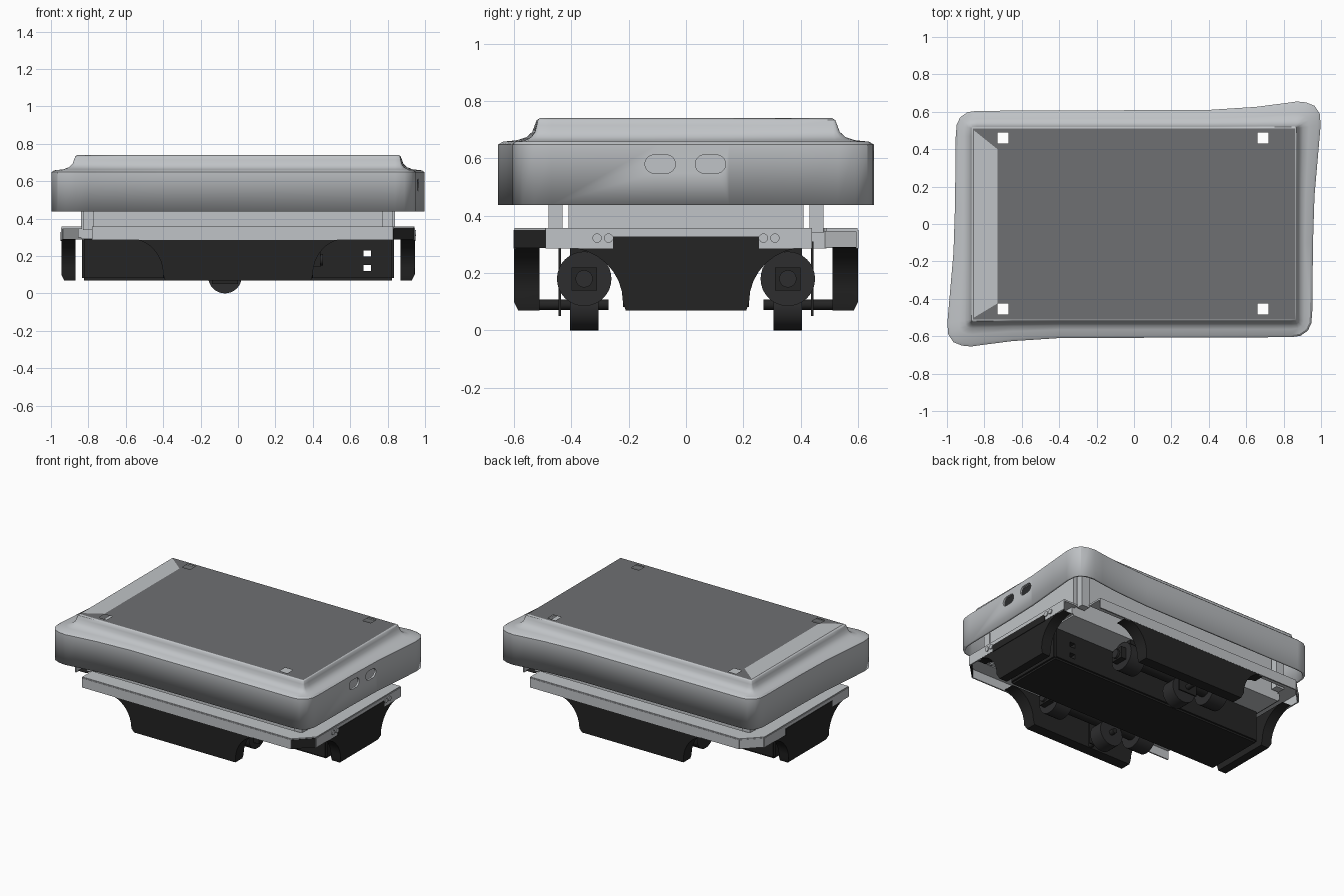
import bpy, bmesh, math
from mathutils import Matrix, Vector

cube = bpy.data.objects.get("Cube")
if cube:
    bpy.data.objects.remove(cube, do_unlink=True)


def material(name, rgb):
    m = bpy.data.materials.new(name)
    m.use_nodes = True
    m.diffuse_color = (*rgb, 1)
    m.node_tree.nodes["Principled BSDF"].inputs["Base Color"].default_value = (*rgb, 1)
    return m


LIGHT = material("light_grey", (0.53, 0.55, 0.57))
DARK = material("dark_grey", (0.158, 0.161, 0.168))
BLACK = material("black", (0.018, 0.018, 0.018))
RUBBER = material("rubber", (0.027, 0.027, 0.028))


def finish(name, bm, mat, smooth=False):
    me = bpy.data.meshes.new(name)
    bm.to_mesh(me)
    bm.free()
    me.materials.append(mat)
    ob = bpy.data.objects.new(name, me)
    bpy.context.collection.objects.link(ob)
    if smooth:
        bpy.ops.object.select_all(action='DESELECT')
        ob.select_set(True)
        bpy.context.view_layer.objects.active = ob
        bpy.ops.object.shade_smooth_by_angle(angle=math.radians(32))
    return ob


def box(name, lo, hi, mat, turn=0, bevel=0):
    bm = bmesh.new()
    bmesh.ops.create_cube(bm, size=1)
    lo, hi = Vector(lo), Vector(hi)
    for v in bm.verts:
        v.co = (lo + hi) / 2 + v.co * (hi - lo)
    if bevel:
        bmesh.ops.bevel(bm, geom=bm.edges[:], offset=bevel, segments=2, affect='EDGES')
    bm.transform(Matrix.Rotation(turn, 4, 'Z'))
    return finish(name, bm, mat)


def cylinder(name, centre, radius, length, axis, mat):
    bm = bmesh.new()
    bmesh.ops.create_cone(bm, cap_ends=True, segments=32, radius1=radius,
                          radius2=radius, depth=length)
    rot = Matrix.Rotation(math.pi / 2, 4, 'Y' if axis == 'x' else 'X')
    bm.transform(Matrix.Translation(centre) @ rot)
    return finish(name, bm, mat, True)


def cut(target, cutter):
    cutter.hide_render = True
    cutter.hide_set(True)
    mod = target.modifiers.new("openings", 'BOOLEAN')
    mod.operation = 'DIFFERENCE'
    mod.solver = 'EXACT'
    mod.object = cutter


# Hollow cover: half outline, repeated by half a turn, for the two swept corners
half = [(.84, -.605), (.89, -.598), (.93, -.57), (.948, -.53), (.953, -.47), (.957, -.1),
        (.965, .15), (.985, .38), (.998, .53), (.993, .59), (.965, .632),
        (.92, .65), (.87, .655), (.8, .645), (.65, .626), (.4, .61)]
outline = half + [(-x, -y) for x, y in half]
rings = [(0, .438), (0, .648), (.12, .658), (.45, .663), (.68, .674),
         (.82, .692), (.88, .715), (.93, .733), (1, .74)]
TX, TY = .86, .51
bm = bmesh.new()
loft = []
for t, z in rings:
    row = []
    for x, y in outline:
        cx, cy = max(-TX, min(TX, x)), max(-TY, min(TY, y))
        row.append(bm.verts.new((x + (cx - x) * t, y + (cy - y) * t, z)))
    loft.append(row)
n = len(outline)
for a, b in zip(loft, loft[1:]):
    for i in range(n):
        j = (i + 1) % n
        bm.faces.new((a[i], a[j], b[j], b[i]))
bmesh.ops.remove_doubles(bm, verts=bm.verts[:], dist=.0005)
cover = finish("cover", bm, LIGHT, True)
wall = cover.modifiers.new("wall", 'SOLIDIFY')
wall.thickness = .015
wall.offset = -1

# Two rounded openings in the end wall
bm = bmesh.new()
for cy in (-.09, .085):
    pts = []
    for i in range(24):
        a = 2 * math.pi * (i + .5) / 24
        shift = math.copysign(.021, math.cos(a))
        pts.append(bm.verts.new((.9, cy + shift + .032 * math.cos(a), .58 + .032 * math.sin(a))))
    face = bm.faces.new(pts)
    out = bmesh.ops.extrude_face_region(bm, geom=[face])
    bmesh.ops.translate(bm, vec=(.15, 0, 0),
                        verts=[v for v in out["geom"] if isinstance(v, bmesh.types.BMVert)])
bmesh.ops.recalc_face_normals(bm, faces=bm.faces[:])
cut(cover, finish("opening_cutter", bm, LIGHT))

# Top panel with four square through holes
bm = bmesh.new()
xs = [-TX, -.73, -.67, .66, .72, TX]
ys = [-TY, -.485, -.425, .43, .49, TY]
grid = [[bm.verts.new((x, y, .74)) for y in ys] for x in xs]
for i in range(5):
    for j in range(5):
        if not (i in (1, 3) and j in (1, 3)):
            bm.faces.new((grid[i][j], grid[i + 1][j], grid[i + 1][j + 1], grid[i][j + 1]))
finish("top_panel", bm, DARK)

# Light strip at one end of the panel
bm = bmesh.new()
bm.faces.new([bm.verts.new((x, y, .743)) for x, y in
              ((-.855, -.5), (-.73, -.425), (-.73, .4), (-.855, .5))])
finish("end_strip", bm, LIGHT)

# Inner body and belly, the belly with two slots right through
box("inner_body", (-.84, -.41, .29), (.84, .41, .62), LIGHT)
belly = box("belly", (-.835, -.22, .07), (.835, .22, .3), BLACK, bevel=.012)
for z in (.135, .213):
    cut(belly, box("slot_cutter", (.67, -.3, z - .016), (.712, .3, z + .016), BLACK))
for sx in (-1, 1):
    box("end_beam", (sx * .84 - .015, -.41, .3), (sx * .84 + .015, .41, .345), LIGHT)
    for sy in (-1, 1):
        box("corner_post", (sx * .8 - .03, sy * .455 - .025, .34),
            (sx * .8 + .03, sy * .455 + .025, .6), LIGHT)


# Flared skirts with an L-shaped flange above, one for each side
def skirt(name, turn, dist, start, stop, foot, flare, depth):
    arc = []
    for i in range(9):
        a = math.pi / 2 * i / 8
        arc.append((foot + flare * (1 - math.cos(a)), .1 + .19 * math.sin(a)))
    prof = [(foot - .01, .07)] + arc
    prof += [(-u, z) for u, z in reversed(prof)]
    bm = bmesh.new()
    front = [bm.verts.new((u, -dist + (.015 if z < .08 else 0), z)) for u, z in prof]
    back = [bm.verts.new((u, -dist + depth, z)) for u, z in prof]
    bm.faces.new(front)
    bm.faces.new(back[::-1])
    for i in range(len(prof)):
        j = (i + 1) % len(prof)
        bm.faces.new((front[i], back[i], back[j], front[j]))
    bmesh.ops.recalc_face_normals(bm, faces=bm.faces[:])
    bm.transform(Matrix.Rotation(turn, 4, 'Z'))
    finish(name + "_skirt", bm, BLACK, True)
    box(name + "_flange_lip", (start, -dist - .001, .285), (stop, -dist + .008, .35), LIGHT, turn)
    box(name + "_flange_top", (start, -dist + .002, .345), (stop, -dist + .11, .357), LIGHT, turn)


for k, side in enumerate(("front", "left", "back", "right")):
    turn = k * math.pi / 2
    if k % 2:
        skirt(side, turn, .945, -.49, .44, .22, .2, .075)
        box(side + "_lip_panel", (-.255, -.949, .28), (.255, -.943, .328), BLACK, turn)
    else:
        skirt(side, turn, .6, -.78, .83, .4, .17, .09)

# Slanted flange corners on one diagonal
for turn, mat in ((.25, BLACK), (1.25, LIGHT)):
    box("corner_lip", (.165, -1.012, .287), (.319, -1.004, .35), mat, turn * math.pi)
    box("corner_top", (.165, -1.01, .345), (.319, -.93, .357), LIGHT, turn * math.pi)

# Light screw heads on the end lip
for y in (-.31, -.27, .27, .31):
    cylinder("screw_head", (.949, y, .322), .016, .008, 'x', LIGHT)

# Running gear, mirrored front to back
for s in (-1, 1):
    cylinder("drive_wheel", (-.07, s * .355, .09), .09, .1, 'y', RUBBER)
    cylinder("wheel_axle", (-.07, s * .4, .09), .018, .26, 'y', BLACK)
    cylinder("drive_tube", (0, s * .355, .19), .05, .7, 'x', BLACK)
    box("wheel_bracket", (-.14, s * .44 - .005, .05), (0, s * .44 + .005, .31), BLACK)
    box("gear_box", (.39, s * .355 - .045, .14), (.44, s * .355 + .045, .22), BLACK)
    cylinder("hub_cap", (.445, s * .355, .18), .03, .02, 'x', RUBBER)
    for e in (-1, 1):
        cylinder("hub_drum", (e * .34, s * .355, .18), .095, .12, 'x', RUBBER)
        box("hub_mount", (e * .34 - .03, s * .355 - .05, .24),
            (e * .34 + .03, s * .355 + .05, .3), BLACK)
